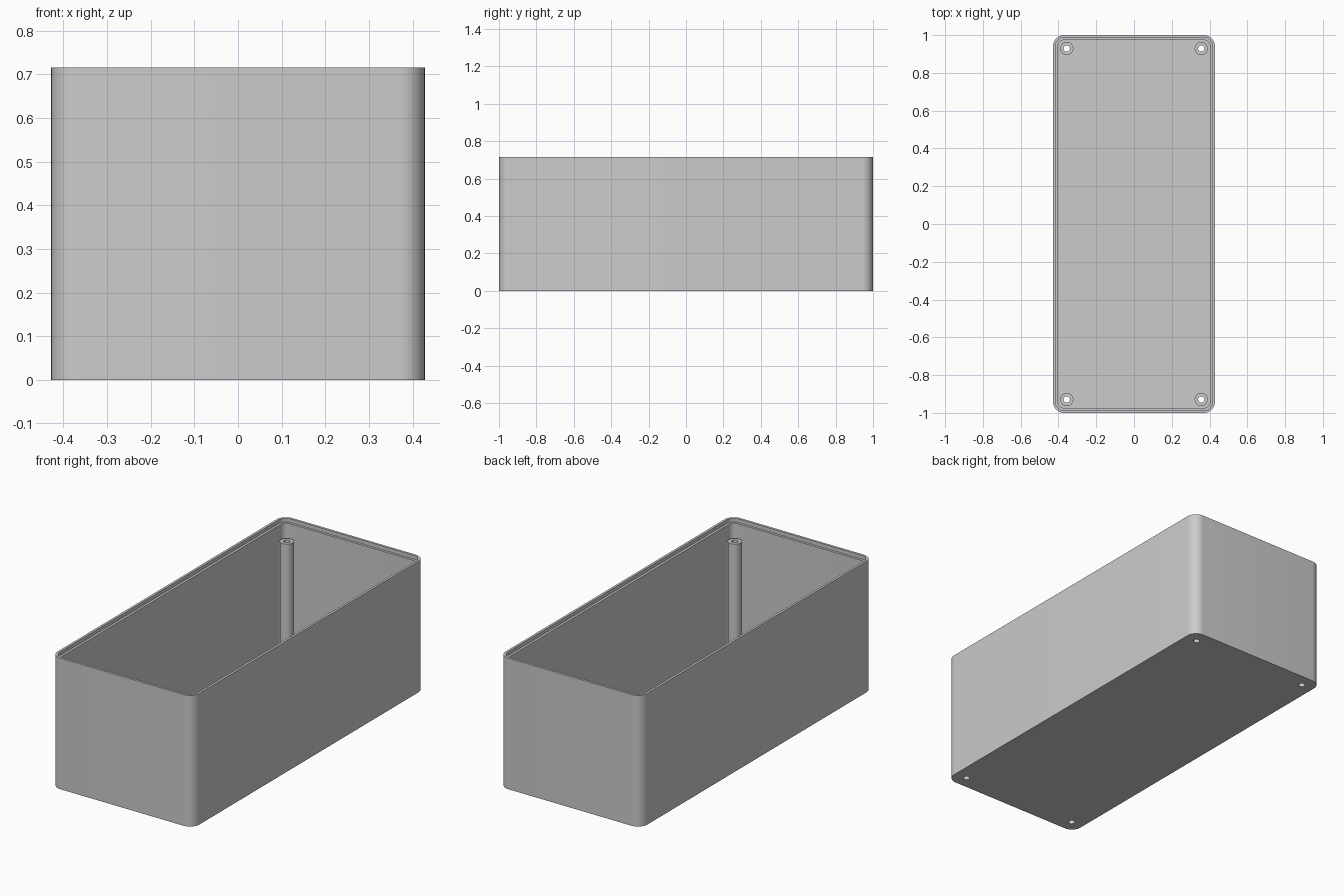
import bpy
import bmesh
import math

HALF_X, HALF_Y, HEIGHT = 0.428, 1.0, 0.715
CORNER = 0.057
WALL = 0.026
POST_X, POST_Y, POST_TOP = 0.356, 0.929, 0.62

default = bpy.data.objects.get("Cube")
if default:
    bpy.data.objects.remove(default, do_unlink=True)

# One plain grey plastic
grey = bpy.data.materials.new("plain grey")
grey.use_nodes = True
colour = (0.6, 0.6, 0.6, 1)
grey.diffuse_color = colour
grey.node_tree.nodes["Principled BSDF"].inputs["Base Color"].default_value = colour


def finish(bm, name):
    bmesh.ops.recalc_face_normals(bm, faces=bm.faces)
    mesh = bpy.data.meshes.new(name)
    bm.to_mesh(mesh)
    bm.free()
    mesh.materials.append(grey)
    obj = bpy.data.objects.new(name, mesh)
    bpy.context.collection.objects.link(obj)
    return obj


def rounded_loop(bm, inset, z, steps=10):
    """Rounded rectangle of vertices, inset from the outer wall."""
    radius = CORNER - inset
    loop = []
    for quarter, (sx, sy) in enumerate([(1, 1), (-1, 1), (-1, -1), (1, -1)]):
        for i in range(steps + 1):
            a = (quarter + i / steps) * math.pi / 2
            loop.append(bm.verts.new((sx * (HALF_X - CORNER) + radius * math.cos(a),
                                      sy * (HALF_Y - CORNER) + radius * math.sin(a), z)))
    return loop


def cylinders(name, radius, bottom, top):
    """Four upright cylinders, one in each corner."""
    bm = bmesh.new()
    for sx in (-1, 1):
        for sy in (-1, 1):
            made = bmesh.ops.create_cone(bm, cap_ends=True, segments=32, radius1=radius,
                                         radius2=radius, depth=top - bottom)
            bmesh.ops.translate(bm, verts=made["verts"],
                                vec=(sx * POST_X, sy * POST_Y, (bottom + top) / 2))
    obj = finish(bm, name)
    obj.hide_render = True
    return obj


# Open box: outer wall, rim, shallow lid ledge, inner wall and floor
bm = bmesh.new()
profile = [(0, 0), (0, HEIGHT), (WALL / 2, HEIGHT), (WALL / 2, HEIGHT - 0.02),
           (WALL, HEIGHT - 0.02), (WALL, WALL)]
loops = [rounded_loop(bm, inset, z) for inset, z in profile]
for low, high in zip(loops, loops[1:]):
    for i in range(len(low)):
        j = (i + 1) % len(low)
        bm.faces.new((low[i], low[j], high[j], high[i]))
bm.faces.new(loops[0])
bm.faces.new(loops[-1])
box = finish(bm, "open_box")

# Screw posts joined to the floor, then bored right through
posts = cylinders("screw_posts", 0.035, WALL / 2, POST_TOP)
bores = cylinders("screw_bores", 0.017, -0.1, HEIGHT + 0.1)
bpy.context.view_layer.objects.active = box
for tool, operation in ((posts, 'UNION'), (bores, 'DIFFERENCE')):
    mod = box.modifiers.new(tool.name, 'BOOLEAN')
    mod.object = tool
    mod.operation = operation
    mod.solver = 'EXACT'
    bpy.ops.object.modifier_apply(modifier=mod.name)
    bpy.data.objects.remove(tool, do_unlink=True)

# Smooth corners and posts, sharp rim edges
for obj in bpy.context.selected_objects:
    obj.select_set(False)
box.select_set(True)
bpy.ops.object.shade_smooth_by_angle(angle=math.radians(30))
